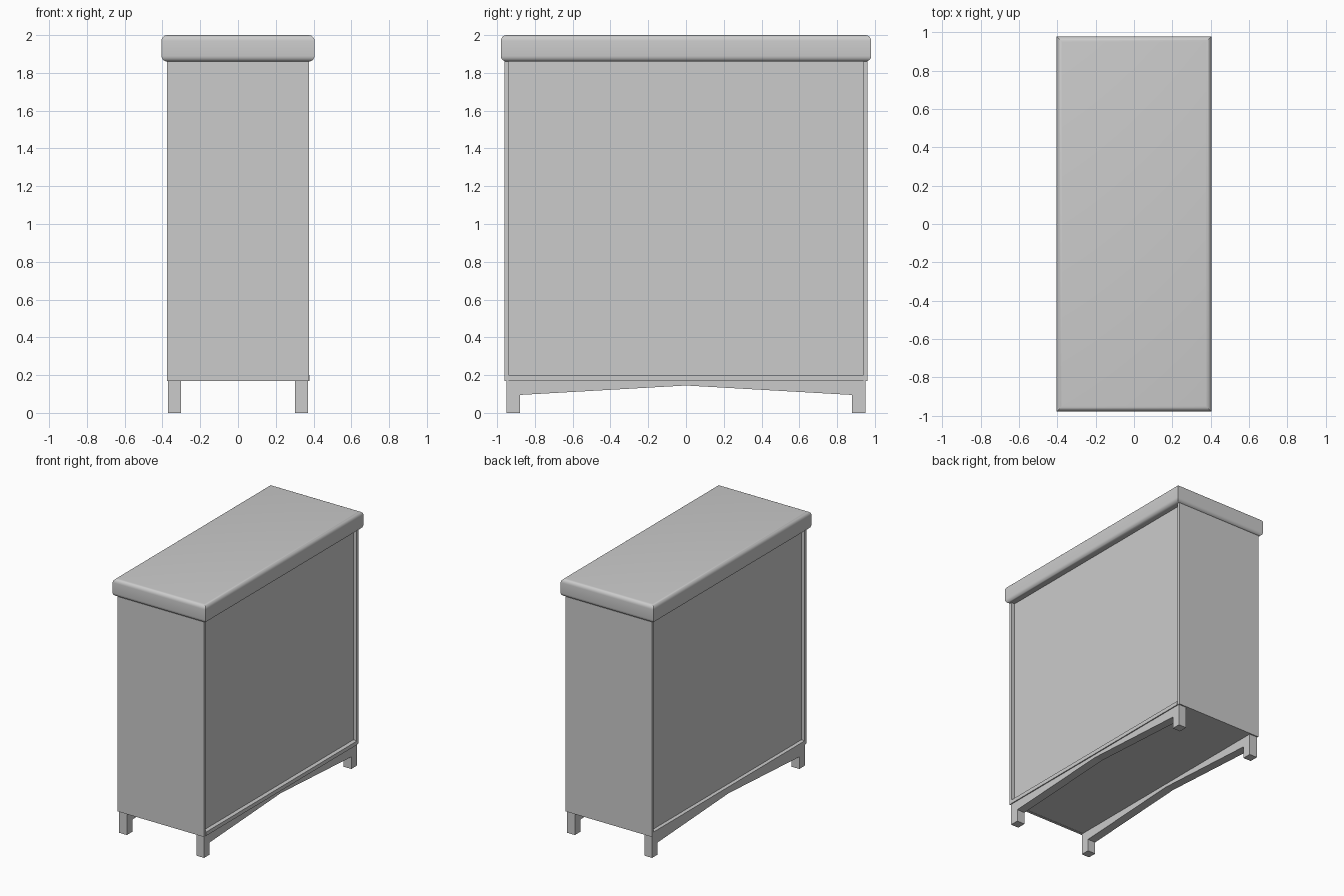
import bpy, bmesh, math

if "Cube" in bpy.data.objects:
    bpy.data.objects.remove(bpy.data.objects["Cube"])


def make_object(name, bm):
    bmesh.ops.recalc_face_normals(bm, faces=bm.faces)
    mesh = bpy.data.meshes.new(name)
    bm.to_mesh(mesh)
    bm.free()
    obj = bpy.data.objects.new(name, mesh)
    bpy.context.collection.objects.link(obj)
    return obj


def box(name, x0, x1, y0, y1, z0, z1):
    bm = bmesh.new()
    bmesh.ops.create_cube(bm, size=1)
    for v in bm.verts:
        v.co.x = x0 + (v.co.x + 0.5) * (x1 - x0)
        v.co.y = y0 + (v.co.y + 0.5) * (y1 - y0)
        v.co.z = z0 + (v.co.z + 0.5) * (z1 - z0)
    return make_object(name, bm)


def leg_frame(name, x0, x1):
    # Two feet joined by a shallow peaked apron, extruded along x
    half = [(0.0, 0.145), (0.88, 0.095), (0.88, 0.0), (0.95, 0.0), (0.95, 0.17)]
    outline = half + [(-y, z) for y, z in reversed(half[1:])]
    bm = bmesh.new()
    face = bm.faces.new([bm.verts.new((x0, y, z)) for y, z in outline])
    ext = bmesh.ops.extrude_face_region(bm, geom=[face])
    for v in ext["geom"]:
        if isinstance(v, bmesh.types.BMVert):
            v.co.x = x1
    return make_object(name, bm)


def rounded_top(name, hx, hy, z0, z1, r, steps=5):
    # Rectangular rings following a rounded edge profile, with mitred corners
    arc = [math.pi / 2 * i / steps for i in range(steps + 1)]
    prof = [(r - r * math.sin(a), z0 + r - r * math.cos(a)) for a in arc]
    prof += [(r - r * math.cos(a), z1 - r + r * math.sin(a)) for a in arc]
    bm = bmesh.new()
    rings = []
    for inset, z in prof:
        x, y = hx - inset, hy - inset
        rings.append([bm.verts.new((sx * x, sy * y, z))
                      for sx, sy in ((-1, -1), (1, -1), (1, 1), (-1, 1))])
    for a, b in zip(rings, rings[1:]):
        for i in range(4):
            j = (i + 1) % 4
            bm.faces.new((a[i], a[j], b[j], b[i]))
    bm.faces.new(rings[0])
    bm.faces.new(rings[-1])
    obj = make_object(name, bm)
    bpy.ops.object.select_all(action='DESELECT')
    obj.select_set(True)
    bpy.context.view_layer.objects.active = obj
    bpy.ops.object.shade_smooth_by_angle(angle=math.radians(35))


# Cabinet end walls
box("front_end_wall", -0.375, 0.375, -0.96, -0.94, 0.17, 1.86)
box("back_end_wall", -0.375, 0.375, 0.94, 0.96, 0.17, 1.86)

# Recessed body between the end walls, and bottom rails
box("recessed_body", -0.345, 0.345, -0.94, 0.94, 0.172, 1.86)
box("right_bottom_rail", 0.345, 0.378, -0.94, 0.94, 0.17, 0.2)
box("left_bottom_rail", -0.375, -0.345, -0.94, 0.94, 0.17, 0.2)

# Legs with peaked aprons on both long sides
leg_frame("right_leg_frame", 0.302, 0.37)
leg_frame("left_leg_frame", -0.37, -0.302)

# Overhanging top with rounded edges
rounded_top("cabinet_top", 0.405, 0.98, 1.86, 2.0, 0.03)
